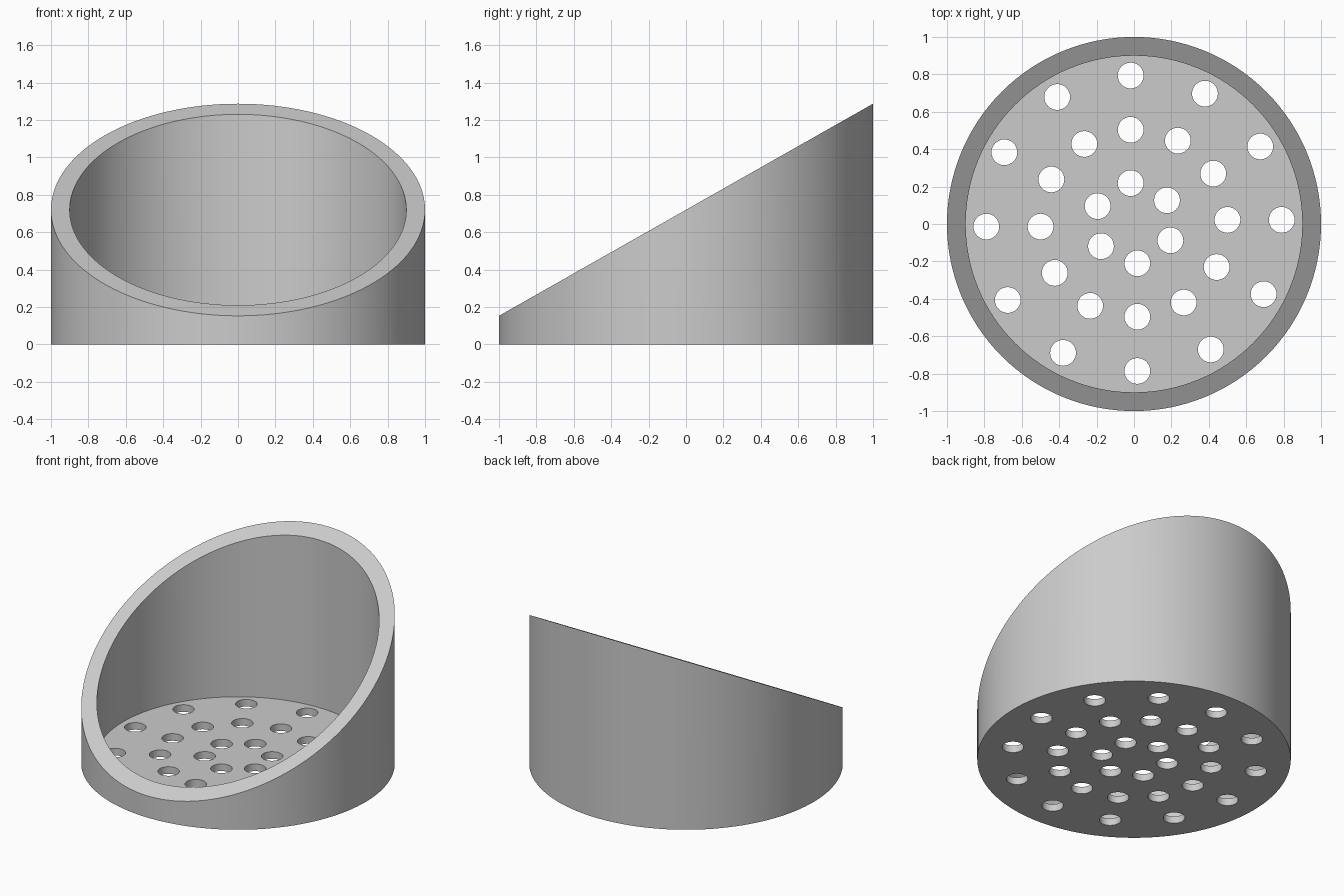
import bpy
import bmesh
import math

if "Cube" in bpy.data.objects:
    bpy.data.objects.remove(bpy.data.objects["Cube"], do_unlink=True)

SEGMENTS = 128
OUTER, INNER, FLOOR = 1.0, 0.9, 0.05
MID_HEIGHT, SLOPE = 0.72, 0.567
HOLE_RADIUS = 0.069
HOLE_RINGS = [(6, 0.215), (12, 0.5), (12, 0.79)]   # count, ring radius
HOLE_SHIFT = 0.018                                 # sideways offset of each ring

grey = bpy.data.materials.new("light_grey")
grey.use_nodes = True
colour = (0.6, 0.6, 0.6, 1)
grey.diffuse_color = colour
grey.node_tree.nodes["Principled BSDF"].inputs["Base Color"].default_value = colour


def make_object(name, bm):
    bmesh.ops.recalc_face_normals(bm, faces=bm.faces)
    mesh = bpy.data.meshes.new(name)
    bm.to_mesh(mesh)
    bm.free()
    mesh.materials.append(grey)
    obj = bpy.data.objects.new(name, mesh)
    bpy.context.collection.objects.link(obj)
    return obj


def ring(bm, radius, height):
    """Circle of vertices whose z follows height(y)."""
    verts = []
    for i in range(SEGMENTS):
        a = math.tau * i / SEGMENTS
        x, y = radius * math.cos(a), radius * math.sin(a)
        verts.append(bm.verts.new((x, y, height(y))))
    return verts


def slant(y):
    return MID_HEIGHT + SLOPE * y


# Cup body: outer wall, slanted rim, inner wall and floor
bm = bmesh.new()
rings = [
    ring(bm, OUTER, lambda y: 0),
    ring(bm, OUTER, slant),
    ring(bm, INNER, slant),
    ring(bm, INNER, lambda y: FLOOR),
]
for low, high in zip(rings, rings[1:]):
    for i in range(SEGMENTS):
        j = (i + 1) % SEGMENTS
        bm.faces.new((low[i], low[j], high[j], high[i]))
bm.faces.new(rings[0])
bm.faces.new(rings[-1])
cup = make_object("slanted_cup", bm)

# Drain holes: rings of cylinders cut through the floor
bm = bmesh.new()
for count, radius in HOLE_RINGS:
    phase = math.pi / 2 + HOLE_SHIFT / radius
    for i in range(count):
        a = phase + math.tau * i / count
        made = bmesh.ops.create_cone(
            bm, cap_ends=True, segments=32, radius1=HOLE_RADIUS,
            radius2=HOLE_RADIUS, depth=4 * FLOOR)
        bmesh.ops.translate(
            bm, verts=made["verts"],
            vec=(radius * math.cos(a), radius * math.sin(a) + 0.004, FLOOR / 2))
cutter = make_object("hole_cutter", bm)
cutter.hide_render = True

cut = cup.modifiers.new("drain_holes", "BOOLEAN")
cut.operation = "DIFFERENCE"
cut.solver = "EXACT"
cut.object = cutter

bpy.ops.object.select_all(action="DESELECT")
cup.select_set(True)
bpy.context.view_layer.objects.active = cup
bpy.ops.object.modifier_apply(modifier=cut.name)
bpy.data.objects.remove(cutter, do_unlink=True)

# Smooth walls with crisp rim and hole edges
bpy.ops.object.shade_smooth_by_angle(angle=math.radians(30))
